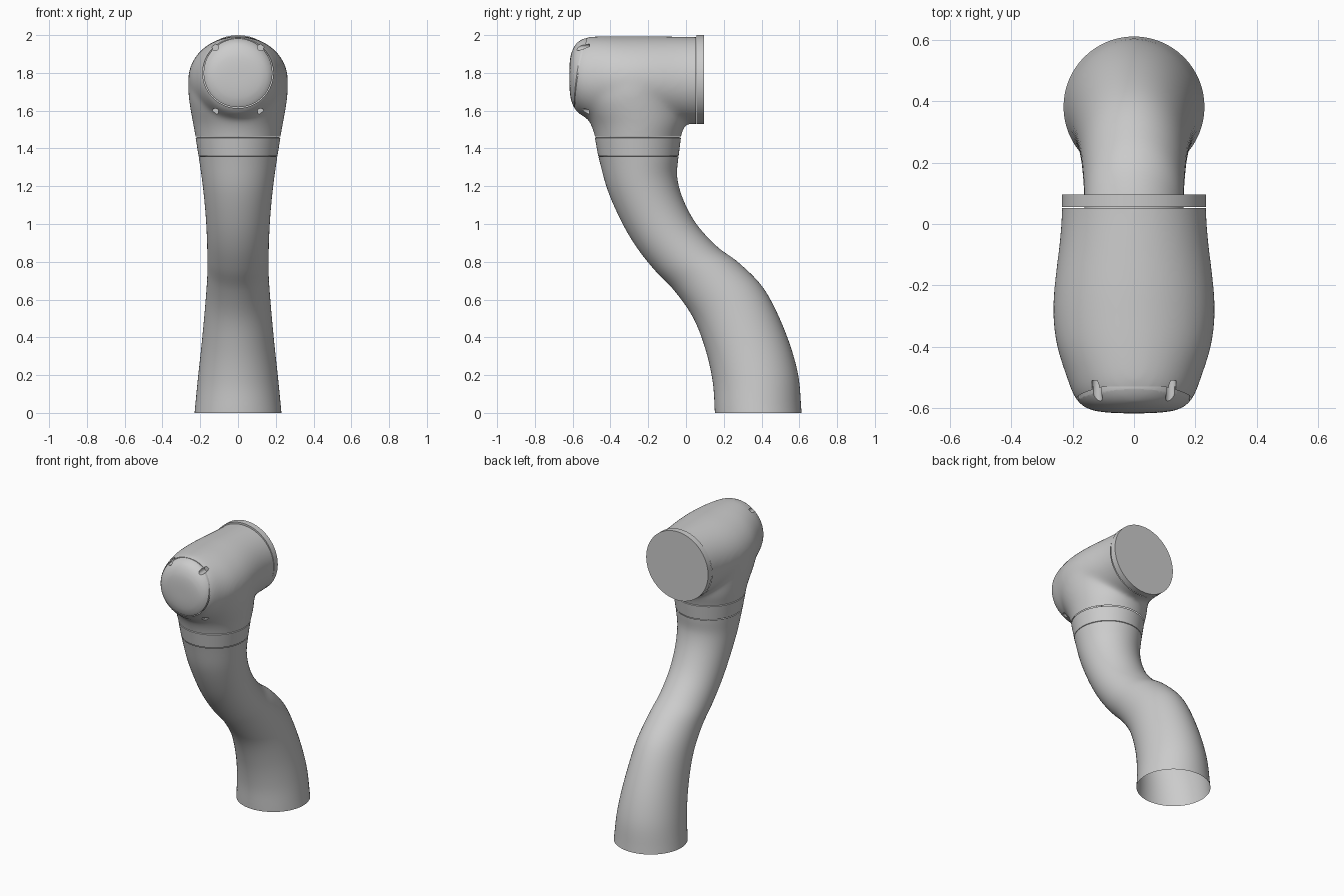
import bpy, bmesh, math
from mathutils import Vector, Matrix

if "Cube" in bpy.data.objects:
    bpy.data.objects.remove(bpy.data.objects["Cube"])

SIDES = 64


def add_object(name, bm):
    bmesh.ops.recalc_face_normals(bm, faces=bm.faces)
    mesh = bpy.data.meshes.new(name)
    bm.to_mesh(mesh)
    bm.free()
    ob = bpy.data.objects.new(name, mesh)
    bpy.context.collection.objects.link(ob)
    return ob


def smooth(ob, angle=35):
    bpy.ops.object.select_all(action='DESELECT')
    ob.select_set(True)
    bpy.context.view_layer.objects.active = ob
    bpy.ops.object.shade_smooth_by_angle(angle=math.radians(angle))


def refine(rows, steps):
    """Catmull-Rom interpolation of section rows."""
    pts = [Vector(r) for r in rows]
    pts = [2 * pts[0] - pts[1]] + pts + [2 * pts[-1] - pts[-2]]
    out = []
    for a, b, c, d in zip(pts, pts[1:], pts[2:], pts[3:]):
        for i in range(steps):
            t = i / steps
            out.append(0.5 * (2 * b + (c - a) * t + (2 * a - 5 * b + 4 * c - d) * t ** 2
                              + (3 * b - a - 3 * c + d) * t ** 3))
    return out + [pts[-2]]


def loft(name, rows, steps=1, caps=False):
    """Each row is an ellipse: two opposite points (y, z), (y, z) and half width in x."""
    bm = bmesh.new()
    rings = []
    for y0, z0, y1, z1, w in refine(rows, steps):
        ring = []
        for i in range(SIDES):
            a = 2 * math.pi * i / SIDES
            c = math.cos(a) / 2
            ring.append(bm.verts.new((w * math.sin(a), (y0 + y1) / 2 + c * (y1 - y0),
                                      (z0 + z1) / 2 + c * (z1 - z0))))
        rings.append(ring)
    for r, s in zip(rings, rings[1:]):
        for i in range(SIDES):
            j = (i + 1) % SIDES
            bm.faces.new((r[i], r[j], s[j], s[i]))
    if caps:
        bm.faces.new(rings[0])
        bm.faces.new(rings[-1])
    return add_object(name, bm)


# S-shaped tube, open at the bottom
smooth(loft("curved_tube", refine([
    (.153, 0, .612, 0, .23), (.142, .16, .592, .21, .212), (.105, .33, .525, .43, .191),
    (.04, .50, .417, .65, .173), (-.06, .645, .285, .79, .163), (-.165, .755, .165, .88, .162),
    (-.26, .875, .055, 1.0, .165), (-.34, 1.01, -.015, 1.13, .173),
    (-.415, 1.18, -.047, 1.25, .188), (-.464, 1.357, -.040, 1.357, .208)], 6)))

# collar between tube and head, with a small lip at each seam
smooth(loft("collar", [
    (-.456, 1.357, -.048, 1.357, .200), (-.465, 1.361, -.039, 1.361, .209),
    (-.482, 1.456, -.027, 1.456, .224), (-.474, 1.460, -.035, 1.460, .216)]))

# head: horizontal barrel blended into a flared neck
barrel = [(.20, .235, 1.99, 1.53), (.05, .236, 1.99, 1.53), (-.05, .242, 1.992, 1.53),
          (-.2, .260, 1.995, 1.53), (-.3, .264, 1.995, 1.53), (-.4, .252, 1.995, 1.54),
          (-.5, .220, 1.992, 1.55), (-.545, .204, 1.982, 1.57), (-.58, .185, 1.96, 1.595),
          (-.603, .155, 1.92, 1.635), (-.614, .11, 1.88, 1.68), (-.618, .05, 1.83, 1.73)]
head = loft("head_base", [(y, b, y, t, w) for y, w, t, b in barrel], 3, True)
neck = loft("neck_cutter", [
    (-.464, 1.36, -.045, 1.36, .208), (-.482, 1.46, -.027, 1.46, .225),
    (-.505, 1.53, -.005, 1.53, .238), (-.545, 1.60, 0, 1.60, .251),
    (-.575, 1.67, 0, 1.67, .261), (-.56, 1.74, 0, 1.74, .262),
    (-.48, 1.82, -.05, 1.82, .23)], 3, True)

# groove cutter around the front cap
bm = bmesh.new()
loops = []
for r, y in ((.182, -.7), (.187, -.7), (.187, -.53), (.182, -.53)):
    loops.append([bm.verts.new((r * math.sin(2 * math.pi * i / SIDES), y,
                                1.80 + r * math.cos(2 * math.pi * i / SIDES)))
                  for i in range(SIDES)])
for k in range(4):
    p, q = loops[k], loops[(k + 1) % 4]
    for i in range(SIDES):
        j = (i + 1) % SIDES
        bm.faces.new((p[i], p[j], q[j], q[i]))
groove = add_object("groove_cutter", bm)

# four screw holes
bm = bmesh.new()
for x in (-.12, .12):
    for z in (1.935, 1.595):
        bmesh.ops.create_cone(bm, cap_ends=True, segments=20, radius1=.017, radius2=.017, depth=.2,
                              matrix=Matrix.Translation((x, -.61, z)) @ Matrix.Rotation(math.pi / 2, 4, 'X'))
holes = add_object("hole_cutter", bm)


def boolean(ob, other, op):
    m = ob.modifiers.new(op, 'BOOLEAN')
    m.object, m.operation, m.solver = other, op, 'EXACT'
    other.hide_render = True


boolean(head, neck, 'UNION')
m = head.modifiers.new("blend", 'REMESH')
m.mode, m.voxel_size = 'VOXEL', .01
m = head.modifiers.new("soften", 'SMOOTH')
m.factor, m.iterations = .5, 45
boolean(head, groove, 'DIFFERENCE')
boolean(head, holes, 'DIFFERENCE')

# bake the head and trim it cleanly at the collar and back seams
deps = bpy.context.evaluated_depsgraph_get()
deps.update()
baked = bpy.data.meshes.new_from_object(head.evaluated_get(deps))
bm = bmesh.new()
bm.from_mesh(baked)
for co, no in (((0, 0, 1.462), (0, 0, -1)), ((0, .052, 0), (0, 1, 0))):
    bmesh.ops.bisect_plane(bm, geom=bm.verts[:] + bm.edges[:] + bm.faces[:],
                           plane_co=co, plane_no=no, clear_outer=True)
smooth(add_object("head", bm))
for ob in (head, neck, groove, holes):
    bpy.data.objects.remove(ob)

# flat disc closing the back
bm = bmesh.new()
bmesh.ops.create_cone(bm, cap_ends=True, segments=SIDES, radius1=.235, radius2=.235, depth=.041,
                      matrix=Matrix.Translation((0, .0755, 1.765)) @ Matrix.Rotation(math.pi / 2, 4, 'X'))
smooth(add_object("back_disc", bm))
